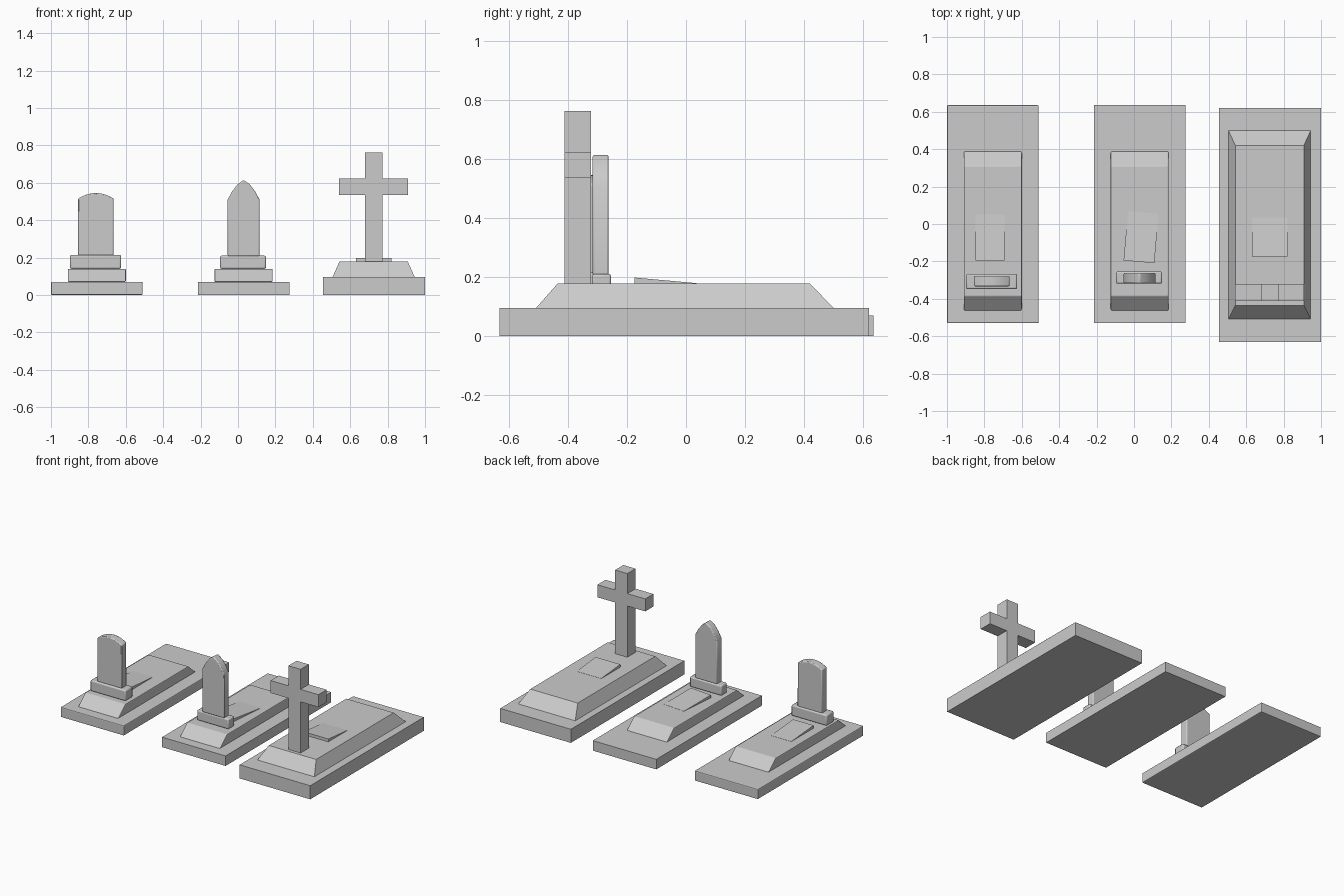
import bpy, bmesh, math
from mathutils import Matrix

if "Cube" in bpy.data.objects:
    bpy.data.objects.remove(bpy.data.objects["Cube"])


def make(name, verts, faces, bevel=0.0, smooth=False, segments=2):
    me = bpy.data.meshes.new(name)
    bm = bmesh.new()
    vs = [bm.verts.new(v) for v in verts]
    for f in faces:
        bm.faces.new([vs[i] for i in f])
    bmesh.ops.recalc_face_normals(bm, faces=bm.faces)
    bm.to_mesh(me)
    bm.free()
    ob = bpy.data.objects.new(name, me)
    bpy.context.collection.objects.link(ob)
    if bevel:
        m = ob.modifiers.new("soft_edges", 'BEVEL')
        m.width, m.segments, m.limit_method = bevel, segments, 'ANGLE'
        m.angle_limit = math.radians(40)
    if smooth:
        bpy.ops.object.select_all(action='DESELECT')
        ob.select_set(True)
        bpy.context.view_layer.objects.active = ob
        bpy.ops.object.shade_smooth_by_angle(angle=math.radians(35))
    return ob


def bridge(name, a, b, **kw):
    """Solid between two matching outlines."""
    n = len(a)
    faces = [tuple(range(n)), tuple(range(n, 2 * n))]
    faces += [(i, (i + 1) % n, n + (i + 1) % n, n + i) for i in range(n)]
    return make(name, a + b, faces, **kw)


def rect(x, y, z):
    return [(x[0], y[0], z), (x[1], y[0], z), (x[1], y[1], z), (x[0], y[1], z)]


def frustum(name, x0, y0, x1, y1, z, **kw):
    return bridge(name, rect(x0, y0, z[0]), rect(x1, y1, z[1]), **kw)


def box(name, x, y, z, **kw):
    return frustum(name, x, y, x, y, z, **kw)


def upright(name, outline, y, **kw):
    """Front outline (x, z) extruded along y."""
    return bridge(name, [(p, y[0], q) for p, q in outline],
                  [(p, y[1], q) for p, q in outline], **kw)


def plaque(name, cx, cy, w, l, z, turn=0):
    """Thin tablet, raised at the front and sinking into the mound at the back."""
    side = [(-l / 2, z - .01), (l / 2, z - .01), (l / 2, z + .001), (-l / 2, z + .02)]
    ob = bridge(name, [(-w / 2, p, q) for p, q in side], [(w / 2, p, q) for p, q in side])
    ob.data.transform(Matrix.Translation((cx, cy, 0)) @ Matrix.Rotation(math.radians(turn), 4, 'Z'))


def small_grave(tag, x):
    """Slab and mound; x is the slab centre."""
    box(tag + "_slab", (x - .245, x + .245), (-.53, .635), (0, .07),
        bevel=.006 if tag == "round_grave" else 0)
    m = (x - .155, x + .155)
    frustum(tag + "_mound", m, (-.465, .39), m, (-.385, .31), (.07, .14), bevel=.005)


# round-topped grave
small_grave("round_grave", -.755)
box("round_stone_foot", (-.898, -.625), (-.348, -.267), (.14, .215), bevel=.008, smooth=True)
arc = [(.095 * t, .545 - .03 * t * t) for t in [1 - i / 5 for i in range(11)]]
outline = [(-.095, .21), (.095, .21)] + arc
upright("round_headstone", [(-.76 + a, b) for a, b in outline], (-.333, -.278),
        bevel=.006, smooth=True)
plaque("round_grave_plaque", -.77, -.072, .157, .245, .14)

# pointed grave
small_grave("pointed_grave", .03)
box("pointed_stone_foot", (-.095, .15), (-.319, -.254), (.14, .21), bevel=.008, smooth=True)
half = [(.085, .207), (.085, .51), (.062, .553), (.034, .59)]
outline = half + [(0, .615)] + [(-a, b) for a, b in reversed(half)]
upright("pointed_headstone", [(.03 + a, b) for a, b in outline], (-.317, -.262),
        bevel=.006, smooth=True)
plaque("pointed_grave_plaque", .038, -.07, .165, .265, .14, turn=-5)

# cross grave
box("cross_grave_slab", (.455, 1.0), (-.632, .62), (0, .095))
frustum("cross_grave_mound", (.505, .945), (-.508, .5), (.542, .908), (-.435, .42), (.095, .178))
half = [(.047, .17), (.047, .535), (.185, .535), (.185, .622), (.047, .622), (.047, .762)]
outline = half + [(-a, b) for a, b in reversed(half)]
upright("stone_cross", [(.725 + a, b) for a, b in outline], (-.412, -.322))
plaque("cross_grave_plaque", .725, -.07, .19, .21, .178)
